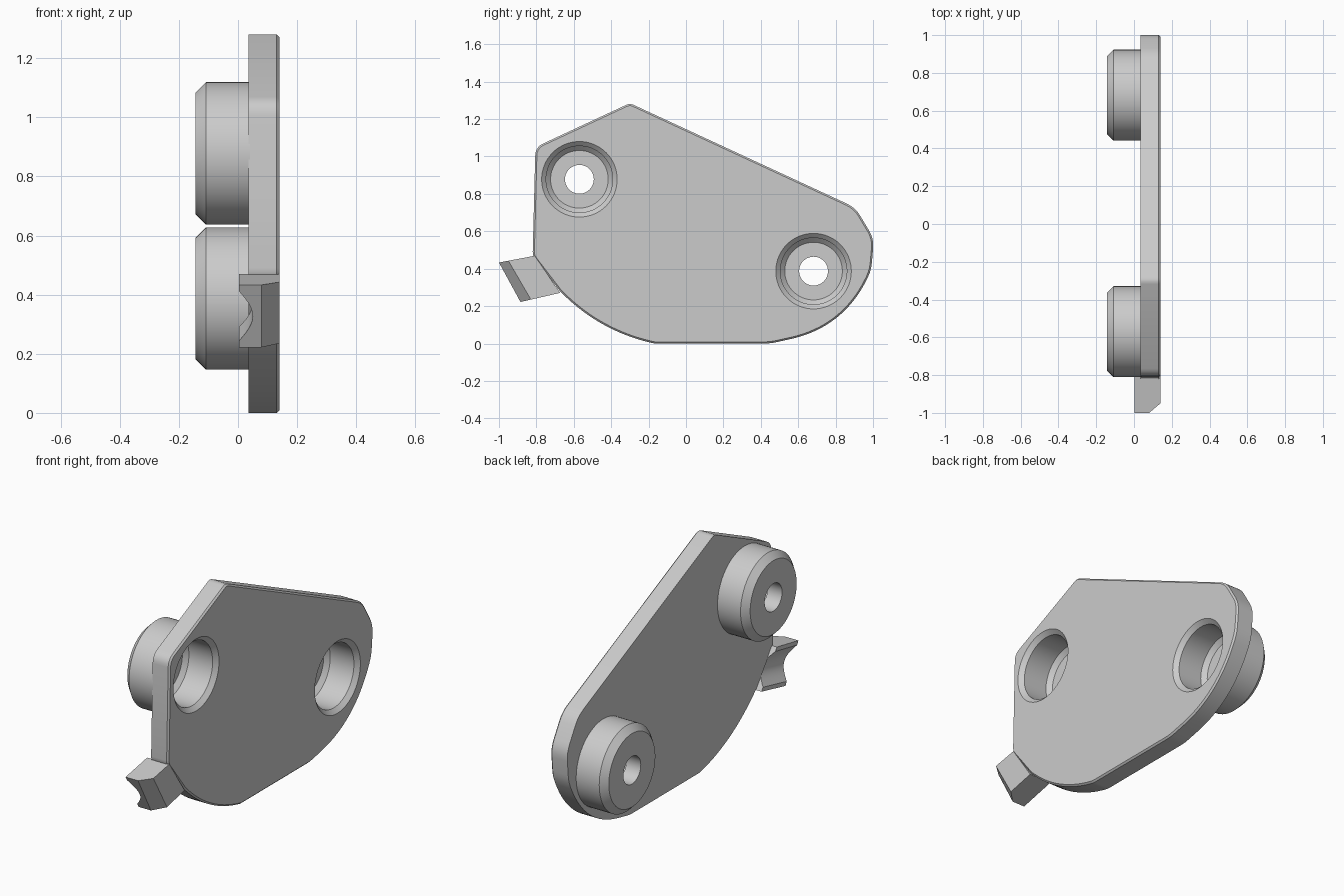
import bpy, bmesh, math
from mathutils import Vector

cube = bpy.data.objects.get("Cube")
if cube:
    bpy.data.objects.remove(cube, do_unlink=True)

GREY = (0.6, 0.6, 0.6, 1)
mat = bpy.data.materials.new("plain grey")
mat.use_nodes = True
mat.diffuse_color = GREY
mat.node_tree.nodes["Principled BSDF"].inputs["Base Color"].default_value = GREY

BACK, FACE = 0.035, 0.14          # x range of the plate
BOSSES = {"upper_boss": (-0.57, 0.878), "lower_boss": (0.682, 0.387)}


def finish(bm, name):
    bmesh.ops.recalc_face_normals(bm, faces=bm.faces[:])
    mesh = bpy.data.meshes.new(name)
    bm.to_mesh(mesh)
    bm.free()
    obj = bpy.data.objects.new(name, mesh)
    bpy.context.collection.objects.link(obj)
    mesh.materials.append(mat)
    return obj


def smooth(obj):
    bpy.ops.object.select_all(action='DESELECT')
    obj.select_set(True)
    bpy.context.view_layer.objects.active = obj
    bpy.ops.object.shade_smooth_by_angle(angle=math.radians(30))


def rounded(corners):
    """Outline with each corner (y, z, cut, steps) replaced by a curve."""
    pts = []
    for i, (y, z, cut, steps) in enumerate(corners):
        p = Vector((y, z))
        a = Vector(corners[i - 1][:2]) - p
        b = Vector(corners[(i + 1) % len(corners)][:2]) - p
        a, b = p + a.normalized() * cut, p + b.normalized() * cut
        for k in range(steps + 1):
            t = k / steps
            pts.append(a * (1 - t) ** 2 + p * 2 * t * (1 - t) + b * t * t)
    return pts


def inset(pts, d):
    """Outline moved inwards by d (points run clockwise or not)."""
    area = sum(pts[i - 1].cross(p) for i, p in enumerate(pts))
    side = 1 if area > 0 else -1
    out = []
    for i, p in enumerate(pts):
        a = (p - pts[i - 1]).normalized()
        b = (pts[(i + 1) % len(pts)] - p).normalized()
        n = Vector((-a.y - b.y, a.x + b.x)).normalized() * side
        out.append(p + n * d)
    return out


def ring_at(bm, pts, x):
    return [bm.verts.new((x, p.x, p.y)) for p in pts]


def bridge(bm, p, q):
    for i in range(len(p)):
        j = (i + 1) % len(p)
        bm.faces.new((p[i], p[j], q[j], q[i]))


def circle(centre, r, steps=64):
    return [Vector((centre[0] + r * math.cos(math.tau * k / steps),
                    centre[1] + r * math.sin(math.tau * k / steps))) for k in range(steps)]


def perforated(bm, loops):
    """Flat face inside the first loop with the other loops left open."""
    edges = []
    for loop in loops:
        for i, v in enumerate(loop):
            edges.append(bm.edges.get((loop[i - 1], v)) or bm.edges.new((loop[i - 1], v)))
    bmesh.ops.triangle_fill(bm, edges=edges, use_beauty=True, normal=(1, 0, 0))


# Plate: rounded outline with two round openings and a fine chamfer on the outer face
outline = rounded([
    (-0.30, 1.285, 0.02, 3), (-0.805, 1.05, 0.045, 5), (-0.82, 0.47, 0.02, 3),
    (-0.67, 0.275, 0.015, 3), (-0.445, 0.064, 0.265, 14), (-0.17, 0.0, 0.01, 2),
    (0.45, 0.0, 0.03, 3), (0.84, 0.085, 0.29, 16), (0.99, 0.39, 0.04, 3),
    (1.005, 0.56, 0.05, 4), (0.905, 0.727, 0.05, 4)])
bm = bmesh.new()
back = ring_at(bm, outline, BACK)
edge = ring_at(bm, outline, FACE - 0.009)
front = ring_at(bm, inset(outline, 0.009), FACE)
bridge(bm, back, edge)
bridge(bm, edge, front)
back_loops, front_loops = [back], [front]
for centre in BOSSES.values():
    hole = circle(centre, 0.202)
    back_loops.append(ring_at(bm, hole, BACK))
    front_loops.append(ring_at(bm, hole, FACE))
    bridge(bm, back_loops[-1], front_loops[-1])
perforated(bm, back_loops)
perforated(bm, front_loops)
smooth(finish(bm, "plate"))

# Hollow bosses: chamfered cup with a bolt hole and a countersunk mouth
cup = [(0.077, -0.143), (0.206, -0.143), (0.241, -0.108), (0.241, 0.04), (0.202, 0.04),
       (0.202, FACE), (0.178, 0.117), (0.178, -0.03), (0.154, -0.054), (0.077, -0.054)]
for name, centre in BOSSES.items():
    bm = bmesh.new()
    rings = [ring_at(bm, circle(centre, r), x) for r, x in cup]
    for i, ring in enumerate(rings):
        bridge(bm, rings[i - 1], ring)
    smooth(finish(bm, name))

# Tab: grooved section swept between two slanted ends
root = (Vector((-0.685, 0.268)), Vector((-0.82, 0.467)))
tip = (Vector((-0.885, 0.222)), Vector((-1.0, 0.433)))
KNEE = 0.08
section = [(KNEE, 0), (FACE, 0), (FACE, 1), (KNEE, 1), (0.003, 1), (0.003, 0.9)]
section += [(0.003 + 0.047 * math.sin(math.pi * k / 12), 0.9 - 0.8 * k / 12)
            for k in range(1, 12)]
section += [(0.003, 0.1), (0.003, 0)]


def tab_ring(bm, at_tip):
    ring = []
    for x, w in section:
        s = -0.06 if not at_tip else (0.72 if x == FACE else 1.0)
        a = root[0].lerp(root[1], w)
        b = tip[0].lerp(tip[1], w)
        p = a + (b - a) * s
        ring.append(bm.verts.new((x, p.x, p.y)))
    return ring


bm = bmesh.new()
inner, outer = tab_ring(bm, False), tab_ring(bm, True)
bridge(bm, inner, outer)
bm.faces.new(inner)
bm.faces.new(outer[:4])                  # sloping chamfer at the tip
bm.faces.new([outer[0]] + outer[3:])     # flat end
smooth(finish(bm, "tab"))
